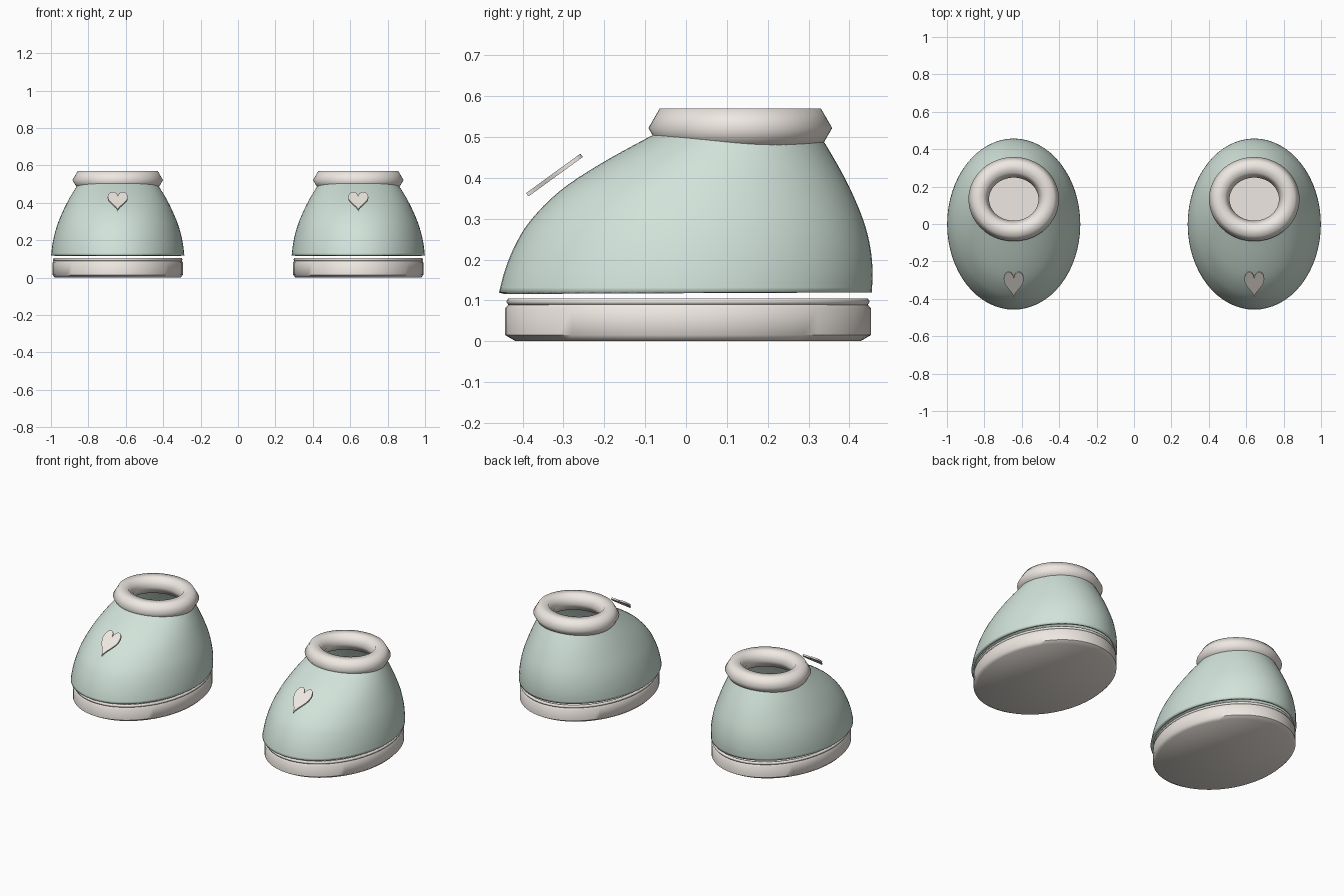
import bpy, bmesh, math
from mathutils import Matrix, Vector

if "Cube" in bpy.data.objects:
    bpy.data.objects.remove(bpy.data.objects["Cube"])

N = 64
BOOT_X = 0.643


def material(name, rgb):
    m = bpy.data.materials.new(name)
    m.diffuse_color = (*rgb, 1)
    m.use_nodes = True
    m.node_tree.nodes["Principled BSDF"].inputs["Base Color"].default_value = m.diffuse_color
    return m


MINT = material("mint", (0.64, 0.77, 0.70))
CREAM = material("cream", (0.86, 0.81, 0.76))


def ellipse(bm, cx, cy, rx, ry, z):
    return [bm.verts.new((cx + rx * math.cos(2 * math.pi * i / N),
                          cy + ry * math.sin(2 * math.pi * i / N), z)) for i in range(N)]


def finish(bm, name, mat, angle=40):
    bmesh.ops.recalc_face_normals(bm, faces=bm.faces)
    me = bpy.data.meshes.new(name)
    bm.to_mesh(me)
    bm.free()
    ob = bpy.data.objects.new(name, me)
    bpy.context.collection.objects.link(ob)
    me.materials.append(mat)
    bpy.ops.object.select_all(action='DESELECT')
    ob.select_set(True)
    bpy.context.view_layer.objects.active = ob
    bpy.ops.object.shade_smooth_by_angle(angle=math.radians(angle))
    return ob


def loft(name, mat, rings, cap=False, closed=False, angle=40):
    """Skin elliptical rings given as (cx, cy, rx, ry, z)."""
    bm = bmesh.new()
    loops = [ellipse(bm, *r) for r in rings]
    pairs = list(zip(loops, loops[1:])) + ([(loops[-1], loops[0])] if closed else [])
    for a, b in pairs:
        for i in range(N):
            j = (i + 1) % N
            bm.faces.new((a[i], a[j], b[j], b[i]))
    if cap:
        bm.faces.new(loops[0])
        bm.faces.new(loops[-1])
    return finish(bm, name, mat, angle)


def tube(name, x, y, z, rx, ry, r):
    """Elliptical ring with a six-sided section."""
    rings = []
    for k in range(6):
        a = k * math.pi / 3
        rings.append((x, y, rx + r * math.cos(a), ry + r * math.cos(a), z + r * math.sin(a)))
    return loft(name, CREAM, rings, closed=True, angle=80)


def smooth_profile(pts, steps=4):
    """Catmull-Rom interpolation through the profile points."""
    p = [Vector(q) for q in pts]
    p = [2 * p[0] - p[1]] + p + [2 * p[-1] - p[-2]]
    out = []
    for a, b, c, d in zip(p, p[1:], p[2:], p[3:]):
        for s in range(steps):
            t = s / steps
            out.append(0.5 * (2 * b + (c - a) * t + (2 * a - 5 * b + 4 * c - d) * t * t
                              + (3 * b - a - 3 * c + d) * t ** 3))
    return out + [p[-2]]


# Upper profile: front y, back y, half width, height
UPPER = [(-.458, .455, .356, .122), (-.444, .457, .350, .175), (-.420, .451, .338, .235),
         (-.382, .435, .319, .297), (-.310, .405, .288, .370), (-.210, .370, .253, .437),
         (-.083, .328, .209, .507), (-.040, .312, .192, .528)]


def heart(name, x):
    bm = bmesh.new()
    pts = []
    for i in range(48):
        t = 2 * math.pi * i / 48
        u = 16 * math.sin(t) ** 3
        v = 13 * math.cos(t) - 5 * math.cos(2 * t) - 2 * math.cos(3 * t) - math.cos(4 * t)
        pts.append(bm.verts.new((u / 32 * .107, (v + 2.5) / 29 * .165, -.005)))
    face = bm.faces.new(pts)
    new = bmesh.ops.extrude_face_region(bm, geom=[face])["geom"]
    bmesh.ops.translate(bm, vec=(0, 0, .01), verts=[g for g in new if isinstance(g, bmesh.types.BMVert)])
    bm.transform(Matrix.Translation((x, -.322, .410)) @ Matrix.Rotation(math.radians(36), 4, 'X'))
    return finish(bm, name, CREAM, 30)


for side, x in (("left", -BOOT_X), ("right", BOOT_X)):
    # Sole with chamfered edges
    loft(side + "_sole", CREAM, [(x, .005, .335, .422, .003), (x, .005, .349, .448, .018),
                                 (x, .005, .349, .448, .083), (x, .005, .341, .438, .095)],
         cap=True, angle=50)
    # Thin piping above the sole
    tube(side + "_piping", x, .005, .100, .338, .436, .009)
    # Open upper shell
    upper = loft(side + "_upper", MINT,
                 [(x, (f + b) / 2, w, (b - f) / 2, z) for f, b, w, z in smooth_profile(UPPER)])
    shell = upper.modifiers.new("thickness", 'SOLIDIFY')
    shell.thickness = .015
    shell.offset = -1
    # Padded collar and floating heart
    tube(side + "_collar", x, .133, .525, .187, .170, .055)
    heart(side + "_heart", x)

# Rest the soles exactly on the ground
for ob in bpy.data.objects:
    ob.location.z -= .003
